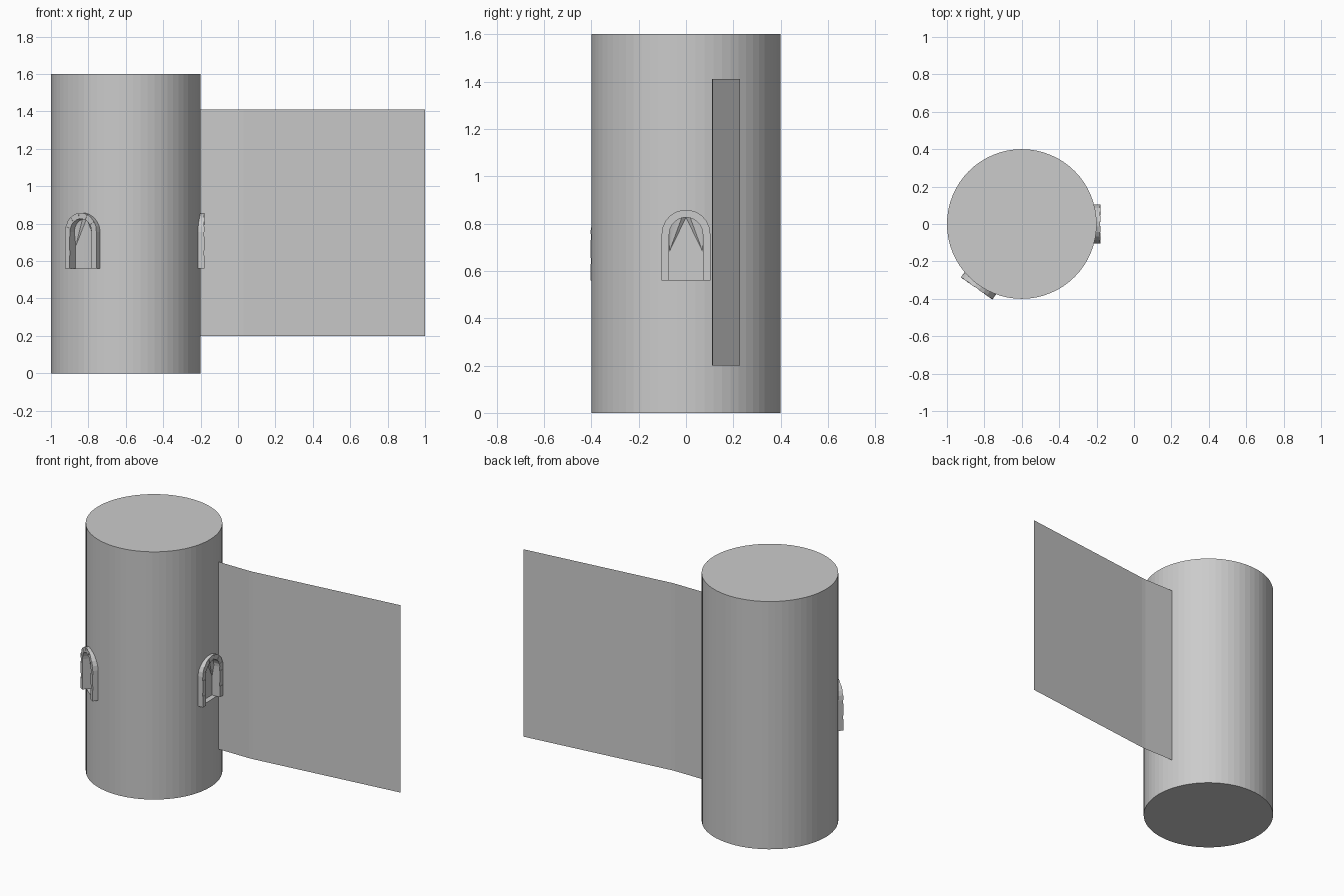
import bpy, bmesh
from math import sin, cos, pi, radians
from mathutils import Matrix

if "Cube" in bpy.data.objects:
    bpy.data.objects.remove(bpy.data.objects["Cube"])

CX, R, H = -0.6, 0.4, 1.6          # tower centre, radius, height
SILL, SPRING = 0.56, 0.755         # window sill and arch spring heights
RI, RO = 0.071, 0.103              # arch inner and outer radii


def finish(bm, name):
    bmesh.ops.recalc_face_normals(bm, faces=bm.faces)
    me = bpy.data.meshes.new(name)
    bm.to_mesh(me)
    bm.free()
    ob = bpy.data.objects.new(name, me)
    bpy.context.collection.objects.link(ob)
    return ob


def place(ob, angle):
    # local x = outward, local y = along the wall
    ob.data.transform(Matrix.Translation((CX, 0, 0)) @ Matrix.Rotation(radians(angle), 4, 'Z'))


def block(bm, quad, d0, d1):
    # block from a (y, z) outline between two depths
    back = [bm.verts.new((d0, y, z)) for y, z in quad]
    front = [bm.verts.new((d1, y, z)) for y, z in quad]
    bm.faces.new(back)
    bm.faces.new(front)
    n = len(quad)
    for i in range(n):
        bm.faces.new((back[i], back[(i + 1) % n], front[(i + 1) % n], front[i]))


def window_frame(angle, name):
    bm = bmesh.new()
    # jamb stones, tall and short
    rows = [SILL, 0.63, 0.655, 0.73, SPRING]
    for s in (-1, 1):
        for i, (a, b) in enumerate(zip(rows, rows[1:])):
            block(bm, [(s * RI, a), (s * RO, a), (s * RO, b), (s * RI, b)],
                  0.362, 0.421 - 0.002 * (i % 2))
    # arch stones
    n = 11
    for i in range(n):
        a, b = pi * i / n, pi * (i + 1) / n
        block(bm, [(r * cos(t), SPRING + r * sin(t))
                   for r, t in ((RI, a), (RO, a), (RO, b), (RI, b))],
              0.362, 0.421 - 0.002 * (i % 2))
    place(finish(bm, name), angle)


def cut_recess(tower, angle):
    # arched niche whose shoulders slope away from a flat triangular back
    bm = bmesh.new()
    n = 12
    arc = [(RI * cos(pi * i / n), SPRING + RI * sin(pi * i / n)) for i in range(n + 1)]
    outline = [(-RI, SILL), (RI, SILL), (RI, 0.68)] + arc + [(-RI, 0.68)]
    deep, shallow = 0.365, 0.378
    apex = 3 + n // 2
    flat = {0, 1, 2, apex, len(outline) - 1}
    back = [bm.verts.new((deep if i in flat else shallow, y, z))
            for i, (y, z) in enumerate(outline)]
    front = [bm.verts.new((0.5, y, z)) for y, z in outline]
    m = len(outline)
    bm.faces.new(front)
    bm.faces.new([back[i] for i in (0, 1, 2, apex, m - 1)])
    for i in range(3, apex):
        bm.faces.new((back[2], back[i], back[i + 1]) if i + 1 < apex
                     else (back[2], back[i], back[apex]))
    for i in range(apex, m - 2):
        bm.faces.new((back[m - 1], back[i], back[i + 1]))
    bm.faces.new((back[2], back[3], front[3], front[2]))
    for i in range(m):
        if i != 2:
            bm.faces.new((back[i], back[(i + 1) % m], front[(i + 1) % m], front[i]))
    cutter = finish(bm, "window_cutter")
    cutter.hide_render = True
    place(cutter, angle)
    mod = tower.modifiers.new("recess", 'BOOLEAN')
    mod.operation, mod.solver, mod.object = 'DIFFERENCE', 'EXACT', cutter
    bpy.context.view_layer.objects.active = tower
    bpy.ops.object.modifier_apply(modifier=mod.name)
    bpy.data.objects.remove(cutter)


# round tower
bm = bmesh.new()
bmesh.ops.create_cone(bm, cap_ends=True, segments=64, radius1=R, radius2=R, depth=H,
                      matrix=Matrix.Translation((CX, 0, H / 2)))
tower = finish(bm, "tower")

# two arched windows
for angle, label in ((0, "side"), (235, "front")):
    cut_recess(tower, angle)
    window_frame(angle, label + "_window_frame")

# thin bent wall sheet
bm = bmesh.new()
path = [(-0.24, 0.11), (0.0, 0.11), (0.03, 0.112), (1.0, 0.228)]
cols = [[bm.verts.new((x, y, z)) for z in (0.2, 1.41)] for x, y in path]
for a, b in zip(cols, cols[1:]):
    bm.faces.new((a[0], b[0], b[1], a[1]))
finish(bm, "wall_sheet")
